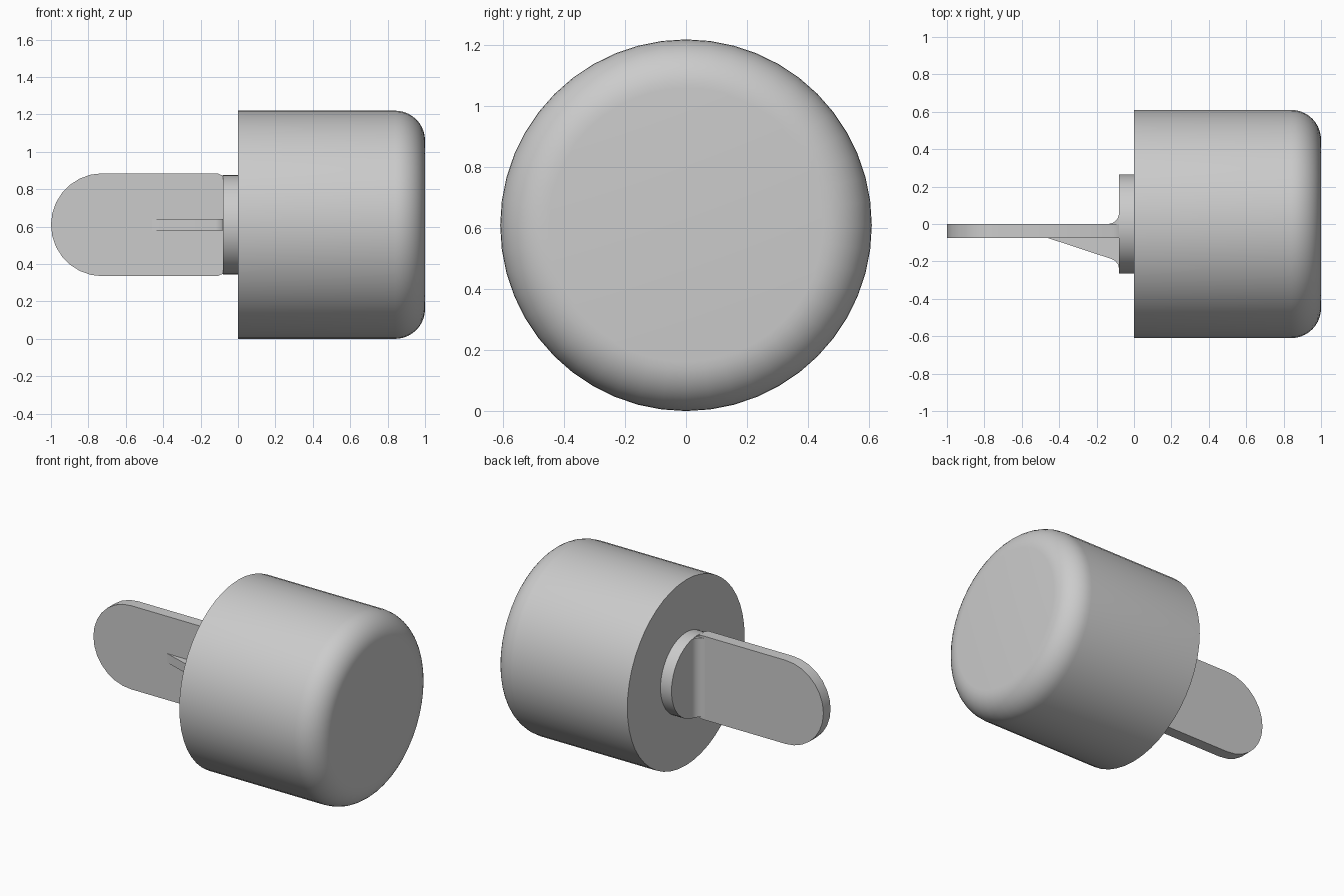
import bpy, bmesh
from math import sin, cos, pi, radians

old = bpy.data.objects.get("Cube")
if old:
    bpy.data.objects.remove(old)

R = 0.61    # knob radius, also the axis height
grey = bpy.data.materials.new("plain grey")
grey.use_nodes = True
colour = (0.6, 0.6, 0.6, 1)
grey.diffuse_color = colour
grey.node_tree.nodes["Principled BSDF"].inputs["Base Color"].default_value = colour


def arc(cx, cy, r, start, end, steps):
    angles = [radians(start + (end - start) * i / steps) for i in range(steps + 1)]
    return [(cx + r * cos(a), cy + r * sin(a)) for a in angles]


def finish(name, bm):
    bmesh.ops.remove_doubles(bm, verts=bm.verts, dist=0.0005)
    bmesh.ops.recalc_face_normals(bm, faces=bm.faces)
    mesh = bpy.data.meshes.new(name)
    bm.to_mesh(mesh)
    bm.free()
    mesh.materials.append(grey)
    ob = bpy.data.objects.new(name, mesh)
    bpy.context.collection.objects.link(ob)
    bpy.ops.object.select_all(action='DESELECT')
    ob.select_set(True)
    bpy.context.view_layer.objects.active = ob
    bpy.ops.object.shade_smooth_by_angle(angle=radians(30))
    return ob


def lathe(name, profile, steps=48):
    """Turn a profile of (x, radius) points about the knob's axis."""
    bm = bmesh.new()
    rings = [[bm.verts.new((x, r * cos(2 * pi * i / steps), R + r * sin(2 * pi * i / steps)))
              for i in range(steps)] for x, r in profile]
    for a, b in zip(rings, rings[1:]):
        for i in range(steps):
            j = (i + 1) % steps
            bm.faces.new((a[i], a[j], b[j], b[i]))
    bm.faces.new(rings[0])
    bm.faces.new(rings[-1])
    return finish(name, bm)


def prism(name, outline, place, low, high):
    """Extrude a flat outline between two depths; place maps (u, v, depth) to a position."""
    bm = bmesh.new()
    a, b = [[bm.verts.new(place(u, v, d)) for u, v in outline] for d in (low, high)]
    bm.faces.new(a)
    bm.faces.new(b)
    for i in range(len(a)):
        j = (i + 1) % len(a)
        bm.faces.new((a[i], a[j], b[j], b[i]))
    return finish(name, bm)


def side_on(u, v, d):
    return (u, d, R + v)


def plan(u, v, d):
    return (u, v, R + d)


# Turned body with a rounded outer rim
lathe("knob_body", [(0, R)] + arc(0.84, R - 0.16, 0.16, 90, 0, 10))

# Round collar between the body and the blade
lathe("collar", [(-0.08, 0.265), (0.01, 0.265)])

# Flat blade with a rounded tip, narrowing slightly to meet the collar
blade = arc(-0.725, 0, 0.275, 90, 270, 14)
blade += [(-0.11, -0.275), (-0.08, -0.262), (-0.08, 0.262), (-0.11, 0.275)]
prism("blade", blade, side_on, -0.075, 0)

# Hollow fillet where the back of the blade meets the collar
fillet = arc(-0.14, 0.06, 0.06, 270, 360, 6) + [(-0.08, 0)]
prism("blade_fillet", fillet, plan, -0.26, 0.26)

# Sloping support rib on the front of the blade
rib = [(-0.46, -0.07), (-0.46, -0.075), (-0.12, -0.187), (-0.1, -0.198),
       (-0.086, -0.215), (-0.08, -0.24), (-0.08, -0.07)]
prism("support_rib", rib, plan, -0.03, 0.03)
